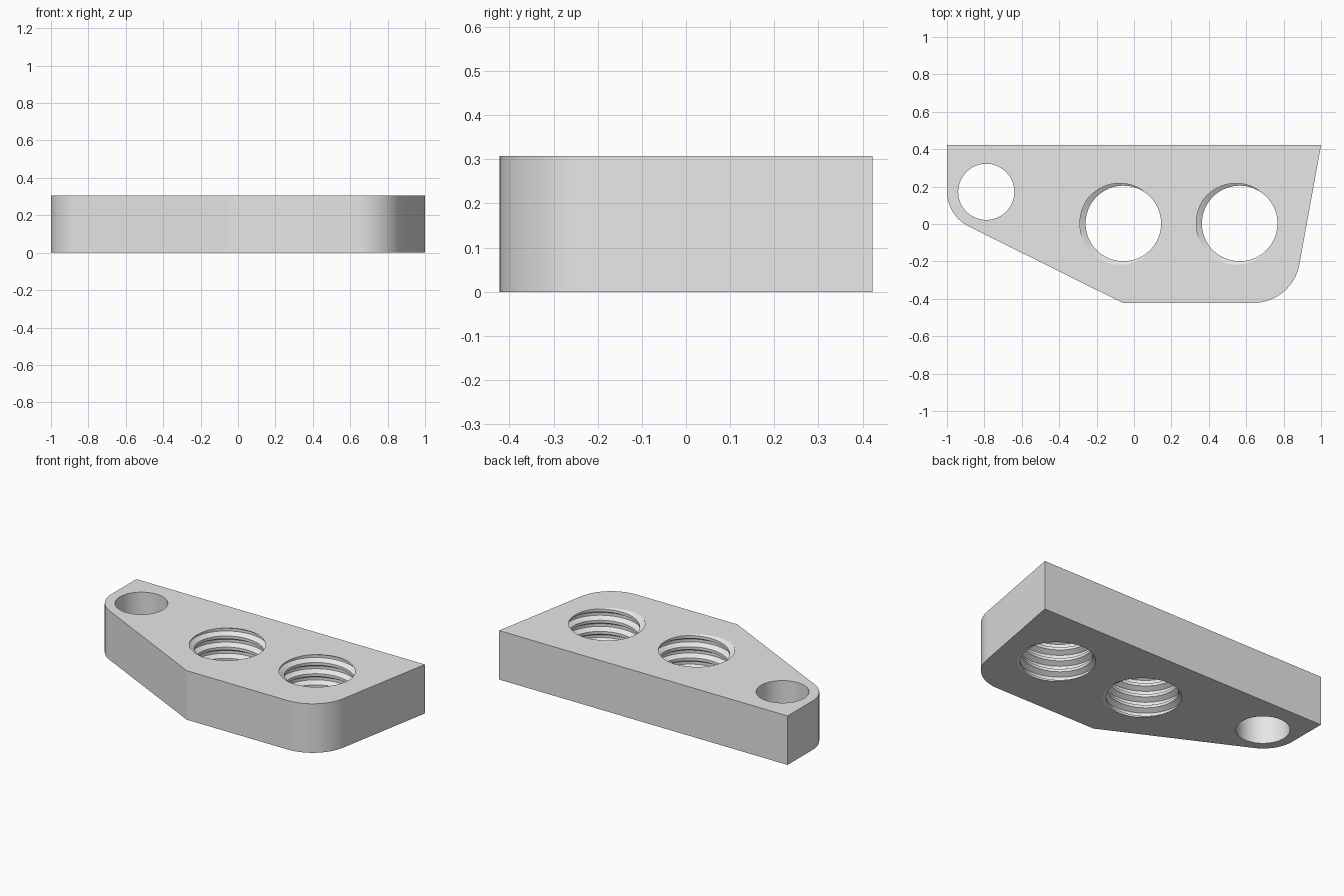
import bpy
import bmesh
from math import sin, cos, radians, tau

HEIGHT = 0.307
SEGMENTS = 64
PITCH = 0.07
MINOR, MAJOR = 0.202, 0.232

if "Cube" in bpy.data.objects:
    bpy.data.objects.remove(bpy.data.objects["Cube"], do_unlink=True)

# Single plain grey material
grey = bpy.data.materials.new("plain grey")
grey.use_nodes = True
grey.diffuse_color = (0.8, 0.8, 0.8, 1)
grey.node_tree.nodes["Principled BSDF"].inputs["Base Color"].default_value = (0.8, 0.8, 0.8, 1)


def make_object(name, bm):
    bmesh.ops.recalc_face_normals(bm, faces=bm.faces)
    mesh = bpy.data.meshes.new(name)
    bm.to_mesh(mesh)
    bm.free()
    mesh.materials.append(grey)
    obj = bpy.data.objects.new(name, mesh)
    bpy.context.collection.objects.link(obj)
    return obj


def arc(cx, cy, radius, start, end, steps):
    angles = [radians(start + (end - start) * i / steps) for i in range(steps + 1)]
    return [(cx + radius * cos(a), cy + radius * sin(a)) for a in angles]


def prism(name, outline, low, high):
    bm = bmesh.new()
    base = bm.faces.new([bm.verts.new((x, y, low)) for x, y in outline])
    top = bmesh.ops.extrude_face_region(bm, geom=[base])["geom"]
    verts = [v for v in top if isinstance(v, bmesh.types.BMVert)]
    bmesh.ops.translate(bm, verts=verts, vec=(0, 0, high - low))
    return make_object(name, bm)


def thread_cutter(name, cx, cy):
    """Solid helical screw shape that runs past both faces of the plate."""
    profile = [(-0.125, MAJOR), (0.125, MAJOR), (0.375, MINOR), (0.625, MINOR)]
    count = len(profile)
    rows = 8 * count
    bm = bmesh.new()
    columns = []
    for j in range(SEGMENTS):
        a = tau * j / SEGMENTS
        column = []
        # The first column is one turn longer, so the helix can close on it
        for r in range(rows + (count if j == 0 else 0)):
            offset, radius = profile[r % count]
            turn = r // count - 6 + offset + (a - radians(190)) / tau
            column.append(bm.verts.new((cx + radius * cos(a), cy + radius * sin(a),
                                        HEIGHT + PITCH * turn)))
        columns.append(column)
    columns.append(columns[0][count:])
    for left, right in zip(columns, columns[1:]):
        for r in range(rows - 1):
            bm.faces.new((left[r], right[r], right[r + 1], left[r + 1]))
    # Fan caps beyond the plate
    low = bm.verts.new((cx, cy, -0.4))
    high = bm.verts.new((cx, cy, 0.8))
    for edge in [e for e in bm.edges if e.is_boundary]:
        middle = sum(v.co.z for v in edge.verts) / 2
        bm.faces.new((*edge.verts, low if middle < HEIGHT / 2 else high))
    return make_object(name, bm)


# Plate body with two rounded corners
outline = [(1, 0.422), (-1, 0.422)]
outline += arc(-0.79, 0.175, 0.21, 180, 244, 14)
outline += [(-0.06, -0.422)]
outline += arc(0.638, -0.172, 0.25, 270, 350, 18)
plate = prism("threaded_plate", outline, 0, HEIGHT)

# Plain hole and two threaded holes
cutters = [prism("plain_hole_cutter", arc(-0.79, 0.172, 0.15, 0, 360, SEGMENTS)[:-1], -0.1, 0.5)]
for name, x in (("middle_thread_cutter", -0.057), ("end_thread_cutter", 0.565)):
    cutters.append(thread_cutter(name, x, 0.003))

bpy.ops.object.select_all(action="DESELECT")
plate.select_set(True)
bpy.context.view_layer.objects.active = plate
for cutter in cutters:
    cutter.hide_render = True
    mod = plate.modifiers.new(cutter.name, "BOOLEAN")
    mod.operation = "DIFFERENCE"
    mod.solver = "EXACT"
    mod.object = cutter
    bpy.ops.object.modifier_apply(modifier=mod.name)
    bpy.data.objects.remove(cutter, do_unlink=True)

# Smooth walls, crisp edges
bpy.ops.object.shade_smooth_by_angle(angle=radians(25))
